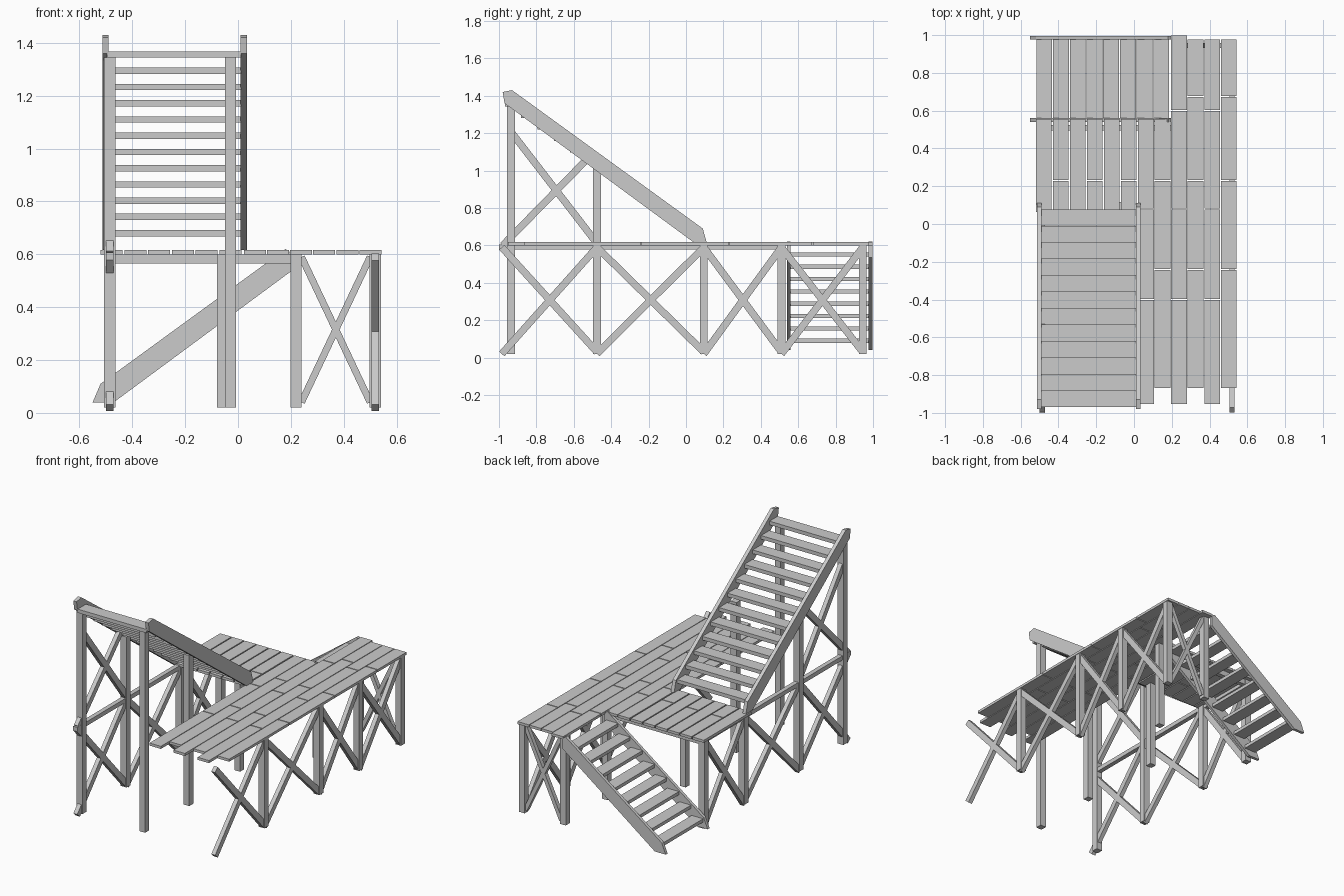
import bpy
import bmesh
from mathutils import Vector, Matrix

old = bpy.data.objects.get("Cube")
if old:
    bpy.data.objects.remove(old, do_unlink=True)

wood = bpy.data.materials.new("plain grey")
wood.use_nodes = True
GREY = (0.6, 0.6, 0.6, 1)
wood.diffuse_color = GREY
wood.node_tree.nodes["Principled BSDF"].inputs["Base Color"].default_value = GREY


def finish(name, bm):
    bmesh.ops.recalc_face_normals(bm, faces=bm.faces)
    mesh = bpy.data.meshes.new(name)
    bm.to_mesh(mesh)
    bm.free()
    mesh.materials.append(wood)
    obj = bpy.data.objects.new(name, mesh)
    bpy.context.scene.collection.objects.link(obj)


def add_box(bm, x0, x1, y0, y1, z0, z1):
    size = Matrix.Diagonal((x1 - x0, y1 - y0, z1 - z0, 1))
    mid = Matrix.Translation(((x0 + x1) / 2, (y0 + y1) / 2, (z0 + z1) / 2))
    bmesh.ops.create_cube(bm, size=1, matrix=mid @ size)


def box(name, *limits):
    bm = bmesh.new()
    add_box(bm, *limits)
    finish(name, bm)


def post(name, x, y, top, s=0.021):
    box(name, x - s, x + s, y - s, y + s, 0.02, top)


def brace(name, a, b, side, width=0.038, depth=0.028):
    """Slanted bar between two points; side is the axis across its thin side."""
    a, b, side = Vector(a), Vector(b), Vector(side)
    along = (b - a).normalized()
    up = along.cross(side)
    frame = Matrix((along, side, up)).transposed().to_4x4()
    size = Matrix.Diagonal(((b - a).length, depth, width, 1))
    bm = bmesh.new()
    bmesh.ops.create_cube(bm, size=1, matrix=Matrix.Translation((a + b) / 2) @ frame @ size)
    finish(name, bm)


def slab(name, corners, offset):
    """Extrude a flat outline by the offset."""
    bm = bmesh.new()
    face = bm.faces.new([bm.verts.new(c) for c in corners])
    new = bmesh.ops.extrude_face_region(bm, geom=[face])["geom"]
    verts = [v for v in new if isinstance(v, bmesh.types.BMVert)]
    bmesh.ops.translate(bm, verts=verts, vec=offset)
    finish(name, bm)


X, Y = (1, 0, 0), (0, 1, 0)
LEFT, MID, RIGHT = -0.485, -0.028, 0.519
ROWS = [-0.935, -0.476, 0.095, 0.51, 0.945]
DECK = 0.6

# Posts
for x, name in ((LEFT, "outer"), (MID, "inner")):
    post(name + "_tall_post", x, ROWS[0], 1.345)
    post(name + "_middle_post", x, ROWS[1], 1.01)
for y in ROWS[2:4]:
    post("outer_short_post", LEFT, y, DECK)
post("inner_short_post", -0.058, ROWS[2], DECK)
for y in ROWS[1:]:
    post("deck_side_post", RIGHT, y, DECK)
for y in ROWS[3:]:
    post("stair_head_post", 0.22, y, DECK)

# Crossed braces along both long sides
for x, bays in ((LEFT, 3), (RIGHT, 4)):
    for i in range(bays):
        y0, y1 = ROWS[i], ROWS[i + 1]
        if i == 0:
            y0 -= 0.05
        brace("rising_brace", (x, y0, 0.02), (x, y1, 0.59), X)
        brace("falling_brace", (x, y0, 0.59), (x, y1, 0.03), X)
brace("upper_rising_brace", (LEFT, -0.98, 0.6), (LEFT, -0.53, 1.06), X)
brace("upper_falling_brace", (LEFT, -0.93, 1.2), (LEFT, -0.475, 0.61), X)

# Crossed braces across the back
brace("back_rising_brace", (0.24, ROWS[4], 0.04), (0.5, ROWS[4], 0.59), Y, 0.026)
brace("back_falling_brace", (0.24, ROWS[4], 0.59), (0.5, ROWS[4], 0.04), Y, 0.026)

# Beams
box("outer_beam", -0.5, -0.47, -1.0, 0.53, 0.578, 0.606)
box("cross_beam", -0.5, 0.24, 0.495, 0.525, 0.565, DECK)


# Deck planks, cut into staggered lengths
def plank(x0, x1, y0, y1, cuts):
    bm = bmesh.new()
    ends = [y0] + [c for c in cuts if y0 < c < y1] + [y1]
    for a, b in zip(ends, ends[1:]):
        add_box(bm, x0, x1, a + 0.003, b - 0.003, DECK, 0.617)
    finish("deck_plank", bm)


for k in range(6):
    odd = k % 2
    x = -0.52 + 0.09 * k
    plank(x, x + 0.083, 0.06, 0.56, [0.23] if odd else [])
    x = 0.022 + 0.0875 * k
    back = 0.56 if k < 2 else 1.0 if k == 2 else 0.98
    cuts = [-0.24, 0.23, 0.675] if odd else [-0.4, 0.08, 0.6]
    plank(x, x + 0.083, -0.87 if odd else -0.955, back, cuts)

# Upper stair
profile = [(-0.98, 1.42), (-0.93, 1.43), (0.09, 0.69), (0.11, 0.617),
           (0.04, 0.617), (-0.95, 1.345), (-0.97, 1.36)]
for x in (-0.513, 0.01):
    slab("upper_stringer", [(x, y, z) for y, z in profile], (0.024, 0, 0))
for i in range(12):
    y, z = 0.035 - 0.0873 * i, 0.68 + 0.0614 * i
    box("upper_tread", -0.495, 0.012, y - 0.043, y + 0.043, z - 0.012, z + 0.012)

# Lower stair
profile = [(-0.55, 0.04), (-0.52, 0.11), (0.18, 0.62), (0.2, 0.605),
           (0.2, 0.535), (-0.47, 0.04)]
for y in (0.54, 0.976):
    slab("lower_stringer", [(x, y, z) for x, z in profile], (0, 0.02, 0))
for i in range(8):
    x, z = -0.475 + 0.0885 * i, 0.09 + 0.066 * i
    box("lower_tread", x - 0.042, x + 0.042, 0.555, 0.98, z - 0.011, z + 0.011)
